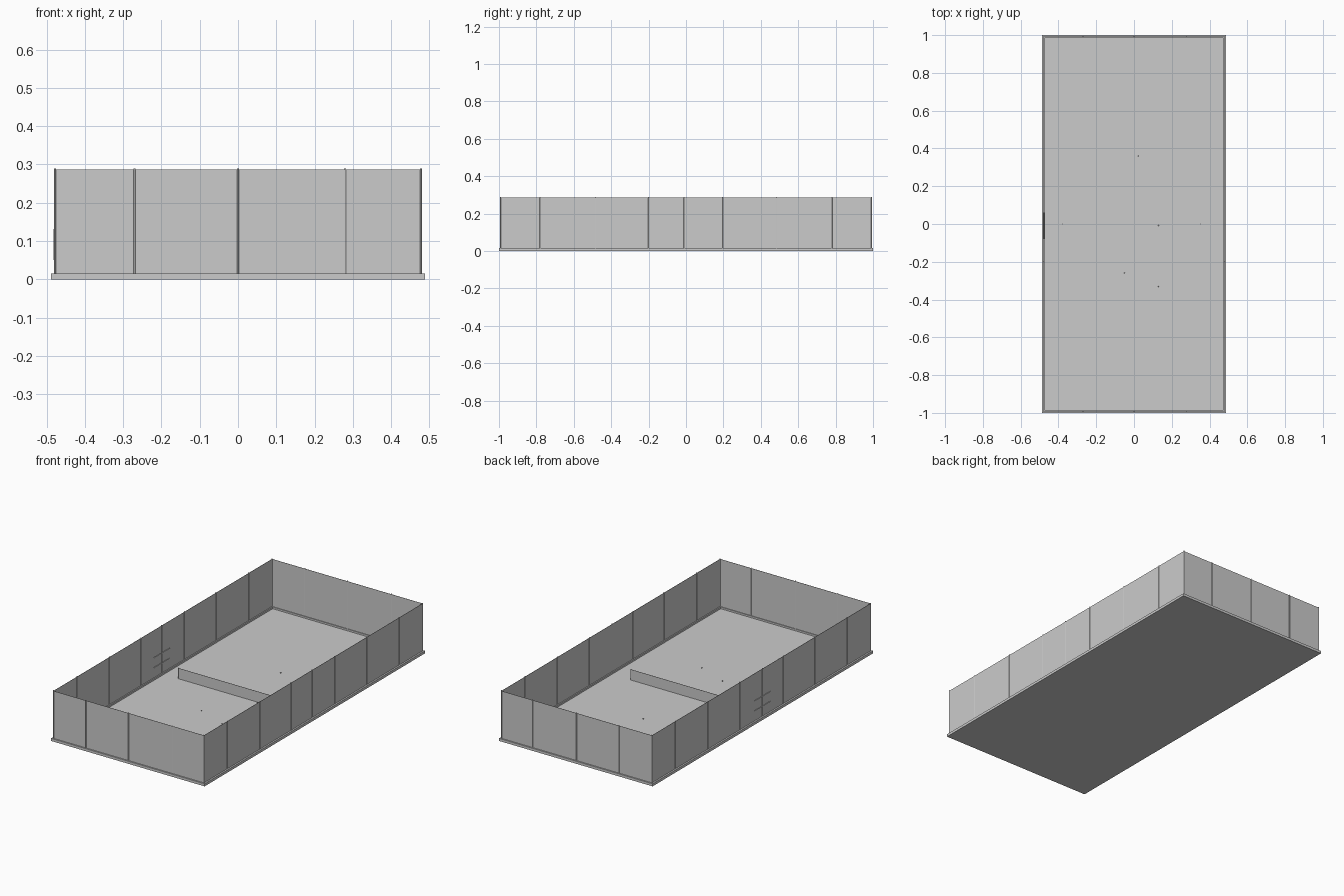
import bpy
from mathutils import Vector

if "Cube" in bpy.data.objects:
    bpy.data.objects.remove(bpy.data.objects["Cube"], do_unlink=True)

# Single flat colour
grey = bpy.data.materials.new("light_grey")
grey.use_nodes = True
colour = (0.6, 0.6, 0.6, 1)
grey.diffuse_color = colour
grey.node_tree.nodes["Principled BSDF"].inputs["Base Color"].default_value = colour


def finish(name):
    ob = bpy.context.object
    ob.name = name
    ob.data.materials.append(grey)
    return ob


def box(name, low, high):
    low, high = Vector(low), Vector(high)
    bpy.ops.mesh.primitive_cube_add(size=1, location=(low + high) / 2)
    ob = finish(name)
    ob.scale = high - low
    return ob


def post(name, x, y, bottom, top, radius=0.0025):
    bpy.ops.mesh.primitive_cylinder_add(
        vertices=12, radius=radius, depth=top - bottom,
        location=(x, y, (bottom + top) / 2))
    ob = finish(name)
    bpy.ops.object.shade_smooth_by_angle()
    return ob


HALF_X, HALF_Y = 0.488, 1.0      # outside of kerb
IN_X, IN_Y = 0.471, 0.987        # inside of kerb
WALL_X, WALL_Y = 0.478, 0.992    # fence line
FLOOR, KERB, FENCE, POST = 0.005, 0.015, 0.287, 0.29
THIN = 0.0008

# Court slab and raised kerb
box("court_floor", (-IN_X, -IN_Y, 0), (IN_X, IN_Y, FLOOR))
for side, s in (("left", 1), ("right", -1)):
    a, b = sorted((s * IN_X, s * HALF_X))
    box(side + "_kerb", (a, -HALF_Y, 0), (b, HALF_Y, KERB))
for side, s in (("back", 1), ("front", -1)):
    a, b = sorted((s * IN_Y, s * HALF_Y))
    box(side + "_kerb", (-IN_X, a, 0), (IN_X, b, KERB))

# Fence panels and their posts
for side, s in (("left", 1), ("right", -1)):
    x = s * WALL_X
    box(side + "_fence", (x - THIN, -WALL_Y, KERB), (x + THIN, WALL_Y, FENCE))
    for y in (-0.78, -0.485, -0.2, -0.01, 0.195, 0.485, 0.78):
        post(side + "_fence_post", x, y, KERB, POST)
    for y in (-WALL_Y, WALL_Y):
        post("corner_post", x, y, KERB, POST)
for side, s in (("back", 1), ("front", -1)):
    y = s * WALL_Y
    box(side + "_fence", (-WALL_X, y - THIN, KERB), (WALL_X, y + THIN, FENCE))
    for x in (-0.27, 0, 0.28):
        post(side + "_fence_post", x, y, KERB, POST)

# Gate bars and latch on the right fence
for z in (0.073, 0.13):
    box("gate_bar", (-WALL_X - 0.004, -0.08, z - 0.002),
        (-WALL_X + 0.004, 0.06, z + 0.002))
box("gate_latch", (-WALL_X - 0.004, -0.013, 0.05),
    (-WALL_X + 0.004, -0.007, 0.13))

# Net with end posts
NET_RIGHT, NET_LEFT, NET_TOP = -0.38, 0.35, 0.066
box("net", (NET_RIGHT, -THIN, FLOOR), (NET_LEFT, THIN, NET_TOP))
for x in (NET_RIGHT, NET_LEFT):
    post("net_post", x, 0, FLOOR, NET_TOP + 0.002, 0.002)

# Balls lying on the court
for x, y in ((0.02, 0.36), (-0.05, -0.26), (0.13, -0.008), (0.13, -0.33)):
    bpy.ops.mesh.primitive_uv_sphere_add(
        segments=12, ring_count=8, radius=0.003, location=(x, y, FLOOR + 0.003))
    finish("ball")
    bpy.ops.object.shade_smooth_by_angle()
